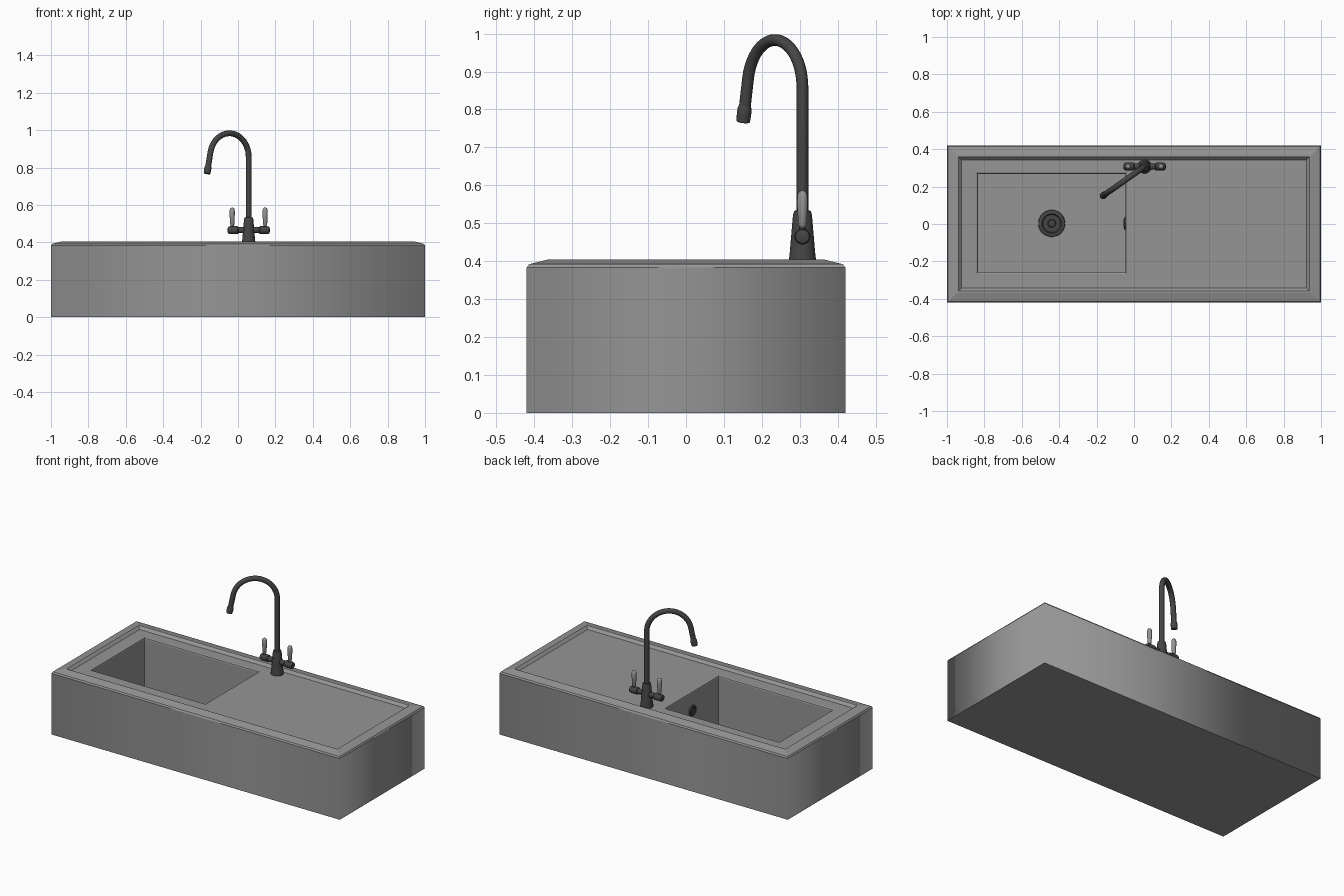
import bpy, bmesh, math
from mathutils import Vector, Matrix

if "Cube" in bpy.data.objects:
    bpy.data.objects.remove(bpy.data.objects["Cube"])


def material(name, v):
    m = bpy.data.materials.new(name)
    m.diffuse_color = (v, v, v, 1)
    m.use_nodes = True
    m.node_tree.nodes["Principled BSDF"].inputs["Base Color"].default_value = m.diffuse_color
    return m


SINK = material("sink_grey", 0.30)
DARK = material("dark_metal", 0.06)
LEVER = material("lever_grey", 0.30)


def add_object(name, bm, mat, smooth=True):
    bmesh.ops.recalc_face_normals(bm, faces=bm.faces)
    me = bpy.data.meshes.new(name)
    bm.to_mesh(me)
    bm.free()
    ob = bpy.data.objects.new(name, me)
    bpy.context.collection.objects.link(ob)
    me.materials.append(mat)
    if smooth:
        finish(ob)
    return ob


def finish(ob):
    bpy.ops.object.select_all(action='DESELECT')
    ob.select_set(True)
    bpy.context.view_layer.objects.active = ob
    bpy.ops.object.shade_smooth_by_angle(angle=math.radians(40))


def lathe(name, profile, origin, mat, axis=(0, 0, 1), n=32):
    """Revolve (radius, height) points around an axis through origin."""
    bm = bmesh.new()
    rot = Vector((0, 0, 1)).rotation_difference(Vector(axis)).to_matrix().to_4x4()
    mx = Matrix.Translation(origin) @ rot
    rings = []
    for r, h in profile:
        rings.append([bm.verts.new(mx @ Vector((r * math.cos(2 * math.pi * i / n),
                                                r * math.sin(2 * math.pi * i / n), h)))
                      for i in range(n)])
    for a, b in zip(rings, rings[1:]):
        for i in range(n):
            j = (i + 1) % n
            bm.faces.new((a[i], a[j], b[j], b[i]))
    bm.faces.new(rings[0])
    bm.faces.new(rings[-1])
    return add_object(name, bm, mat)


# Sink: one skin of rectangular rings (x0, x1, y0, y1, z) from base to basin floor
FLOOR = 0.05
DECK = 0.387


def outer(inset, z):
    return (-1 + inset, 1 - inset, -0.42 + inset, 0.42 - inset, z)


def basin(grow, z):
    return (-0.835 - grow, -0.045 + grow, -0.258 - grow, 0.268 + grow, z)


rings = [outer(0, 0), outer(0, 0.383), outer(0.006, 0.392), outer(0.055, 0.404),
         outer(0.062, 0.403), outer(0.078, DECK),
         basin(0.008, DECK), basin(0.002, DECK - 0.003), basin(0, DECK - 0.01),
         basin(0, FLOOR)]
bm = bmesh.new()
loops = [[bm.verts.new(p) for p in ((a, c, z), (b, c, z), (b, d, z), (a, d, z))]
         for a, b, c, d, z in rings]
bm.faces.new(loops[0])
bm.faces.new(loops[-1])
for k, (lo, hi) in enumerate(zip(loops, loops[1:])):
    for i in range(4):
        j = (i + 1) % 4
        f = bm.faces.new((lo[i], lo[j], hi[j], hi[i]))
        f.smooth = k == 0          # softly shaded outer walls
add_object("sink_body", bm, SINK, smooth=False)

# Drain on the basin floor and overflow on the inner right wall
lathe("drain", [(0.072, 0), (0.070, 0.006), (0.052, 0.010), (0.047, 0.003),
                (0.022, 0.003), (0.018, 0.009), (0.004, 0.010)],
      (-0.44, 0.003, FLOOR), DARK)
lathe("overflow", [(0.034, 0), (0.032, 0.008), (0.022, 0.010), (0.020, 0.004), (0.003, 0.004)],
      (-0.045, 0.003, 0.27), DARK, axis=(-1, 0, 0))

# Tap body: flared pedestal with a rounded collar
TX, TY = 0.057, 0.307
lathe("tap_base", [(0.037, 0), (0.037, 0.008), (0.034, 0.03), (0.028, 0.10), (0.025, 0.135),
                   (0.022, 0.145), (0.014, 0.148)], (TX, TY, DECK), DARK)

# Swan-neck spout: riser, arc and short drop, turned toward the basin
turn = Vector((-0.225, -0.158, 0)).normalized()


def neck(s, z):
    return Vector((TX, TY, 0)) + turn * s + Vector((0, 0, z))


R, CZ = 0.126, 0.857
path = [neck(0, 0.52), neck(0, 0.70)]
sweep = math.radians(168)
for i in range(25):
    a = sweep * i / 24
    path.append(neck(R - R * math.cos(a), CZ + R * math.sin(a)))
tip = neck(0.272, 0.768)
path.append(tip)
cu = bpy.data.curves.new("spout", 'CURVE')
cu.dimensions = '3D'
cu.bevel_depth = 0.0155
cu.bevel_resolution = 6
cu.use_fill_caps = True
sp = cu.splines.new('POLY')
sp.points.add(len(path) - 1)
for pt, co in zip(sp.points, path):
    pt.co = (*co, 1)
spout = bpy.data.objects.new("spout", cu)
bpy.context.collection.objects.link(spout)
cu.materials.append(DARK)
bpy.ops.object.select_all(action='DESELECT')
spout.select_set(True)
bpy.context.view_layer.objects.active = spout
bpy.ops.object.convert(target='MESH')
finish(bpy.context.view_layer.objects.active)

# Thicker nozzle at the end of the spout
back = (path[-2] - tip).normalized()
lathe("nozzle", [(0.014, -0.002), (0.018, 0), (0.019, 0.02), (0.0185, 0.035), (0.015, 0.045)],
      tip, DARK, axis=back)

# Side valves with upright levers
for side, label in ((-1, "left"), (1, "right")):
    lathe(label + "_valve", [(0.016, 0), (0.016, 0.055), (0.021, 0.060), (0.021, 0.100),
                             (0.018, 0.110), (0.008, 0.113)],
          (TX, TY, 0.465), DARK, axis=(side, 0, 0), n=24)
    lx = TX + side * 0.088
    lathe(label + "_lever_stem", [(0.010, 0), (0.008, 0.035)], (lx, TY, 0.465), DARK, n=16)
    lathe(label + "_lever", [(0.008, 0), (0.011, 0.006), (0.014, 0.06), (0.0135, 0.083),
                             (0.010, 0.092), (0.003, 0.096)],
          (lx, TY, 0.49), LEVER, n=20)
